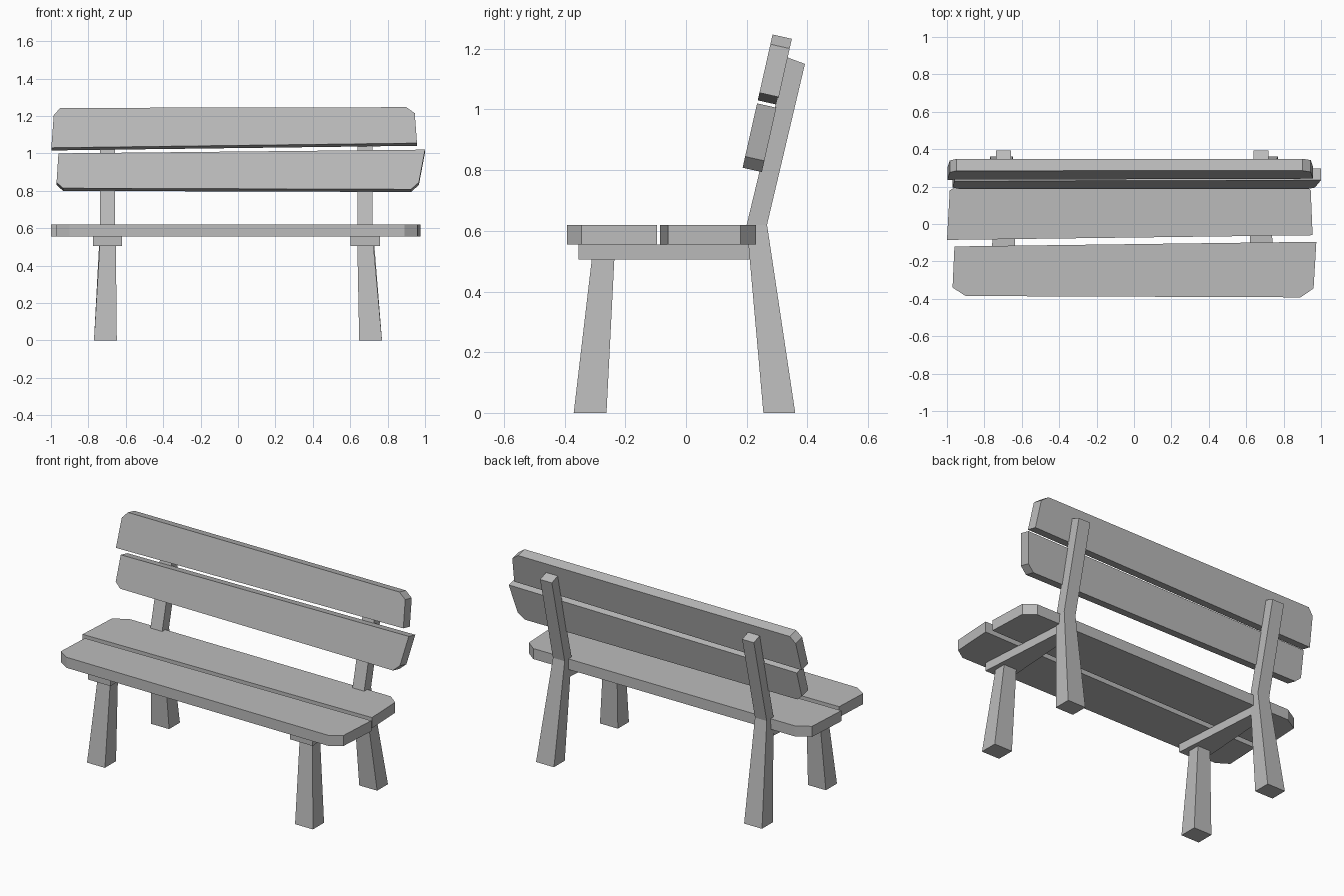
import bpy, bmesh
from mathutils import Vector

cube = bpy.data.objects.get("Cube")
if cube:
    bpy.data.objects.remove(cube, do_unlink=True)

GREY = (0.5, 0.5, 0.5, 1.0)
mat = bpy.data.materials.new("plain grey")
mat.use_nodes = True
mat.diffuse_color = GREY
mat.node_tree.nodes["Principled BSDF"].inputs["Base Color"].default_value = GREY


def loft(name, rings):
    """Skin a closed solid through rings with equal point counts."""
    bm = bmesh.new()
    loops = [[bm.verts.new(p) for p in ring] for ring in rings]
    n = len(loops[0])
    for a, b in zip(loops, loops[1:]):
        for i in range(n):
            j = (i + 1) % n
            bm.faces.new((a[i], a[j], b[j], b[i]))
    bm.faces.new(loops[0][::-1])
    bm.faces.new(loops[-1])
    bmesh.ops.recalc_face_normals(bm, faces=bm.faces)
    mesh = bpy.data.meshes.new(name)
    bm.to_mesh(mesh)
    bm.free()
    mesh.materials.append(mat)
    obj = bpy.data.objects.new(name, mesh)
    bpy.context.collection.objects.link(obj)
    return obj


def plank(name, points, offset):
    """Extrude a plank outline by its thickness vector."""
    front = [Vector(p) for p in points]
    loft(name, [front, [p + Vector(offset) for p in front]])


def ring(x0, x1, y0, y1, z0, z1):
    """Four-sided section whose front edge is at z0 and back edge at z1."""
    return [(x0, y0, z0), (x1, y0, z0), (x1, y1, z1), (x0, y1, z1)]


# Seat planks, outlines in plan
SEAT_BOTTOM, SEAT_THICK = 0.555, 0.065
seats = {
    "front_seat_plank": [(-0.97, -0.34), (-0.9, -0.385), (0.89, -0.392),
                         (0.96, -0.345), (0.975, -0.095), (-0.96, -0.12)],
    "back_seat_plank": [(-1, -0.085), (0.955, -0.06), (0.945, 0.18),
                        (0.88, 0.23), (-0.9, 0.23), (-0.985, 0.18)],
}
for name, outline in seats.items():
    plank(name, [(x, y, SEAT_BOTTOM) for x, y in outline], (0, 0, SEAT_THICK))

# Backrest planks, outlines on the leaning front plane
backs = {
    "upper_back_plank": [(-0.998, 1.03), (0.957, 1.055), (0.945, 1.215),
                         (0.9, 1.247), (-0.95, 1.243), (-0.985, 1.205)],
    "lower_back_plank": [(-0.96, 1.0), (-0.97, 0.845), (-0.935, 0.814),
                         (0.925, 0.808), (0.967, 0.845), (1.0, 1.02)],
}
for name, outline in backs.items():
    plank(name, [(x, 0.187 + 0.225 * (z - 0.81), z) for x, z in outline],
          (0, 0.0635, -0.0143))

# Supports at each end: tapered bearer, splayed front leg, bent back post
for side, s, c in (("right", -1, -0.697), ("left", 1, 0.68)):
    loft(side + "_bearer", [
        [(c + w, y, z) for w, z in ((-h, 0.505), (h, 0.505), (h, 0.555), (-h, 0.555))]
        for y, h in ((-0.355, 0.078), (0.21, 0.04))])
    foot = sorted((s * 0.648, s * 0.77))
    loft(side + "_front_leg", [
        ring(*foot, -0.37, -0.262, 0, 0),
        ring(c - 0.042, c + 0.044, -0.31, -0.236, 0.51, 0.51)])
    loft(side + "_back_post", [
        ring(*foot, 0.255, 0.36, 0, 0),
        ring(c - 0.04, c + 0.04, 0.2, 0.267, 0.62, 0.62),
        ring(c - 0.04, c + 0.04, 0.333, 0.392, 1.172, 1.15)])
